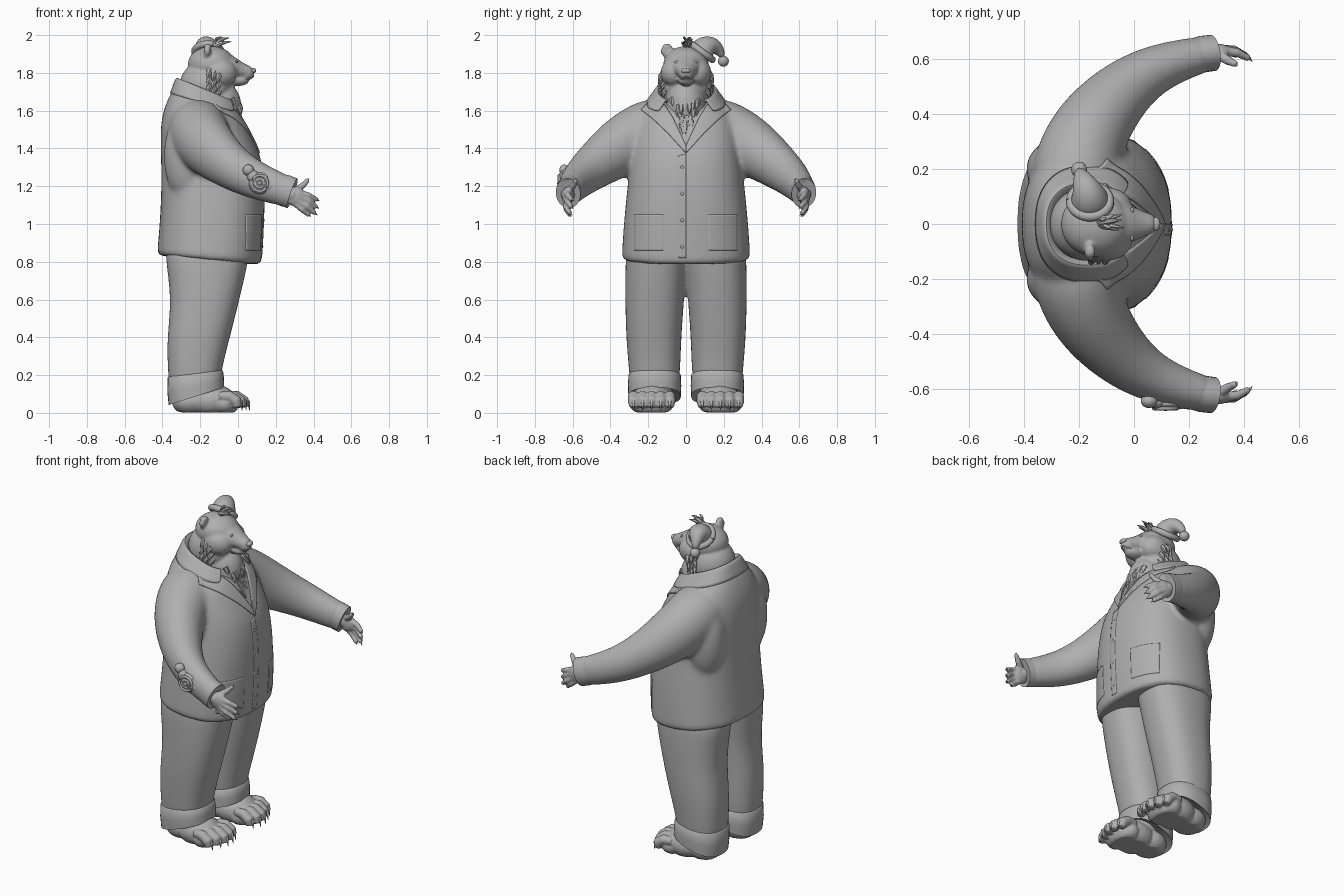
import bpy, bmesh, math, random
from math import cos, sin, pi, radians
from mathutils import Vector, Matrix
from mathutils.bvhtree import BVHTree

random.seed(4)
if "Cube" in bpy.data.objects:
    bpy.data.objects.remove(bpy.data.objects["Cube"])

grey = bpy.data.materials.new("clay_grey")
grey.use_nodes = True
grey.diffuse_color = (0.43, 0.43, 0.43, 1)
grey.node_tree.nodes["Principled BSDF"].inputs["Base Color"].default_value = (0.43, 0.43, 0.43, 1)


def finish(name, bm, subsurf=0, voxel=0, smooth=0, thick=0):
    """Turn a bmesh into a named, smooth shaded object."""
    bmesh.ops.recalc_face_normals(bm, faces=bm.faces)
    mesh = bpy.data.meshes.new(name)
    bm.to_mesh(mesh)
    bm.free()
    mesh.materials.append(grey)
    mesh.shade_smooth()
    mesh.set_sharp_from_angle(angle=radians(50))
    ob = bpy.data.objects.new(name, mesh)
    bpy.context.collection.objects.link(ob)
    if subsurf:
        m = ob.modifiers.new("round", 'SUBSURF')
        m.levels = m.render_levels = subsurf
    if voxel:
        m = ob.modifiers.new("fuse", 'REMESH')
        m.mode, m.voxel_size, m.use_smooth_shade = 'VOXEL', voxel, True
    if smooth:
        m = ob.modifiers.new("soften", 'SMOOTH')
        m.factor, m.iterations = 0.5, smooth
    if thick:
        m = ob.modifiers.new("thickness", 'SOLIDIFY')
        m.thickness, m.offset = thick, 0
    return ob


def skin(bm, rings, closed=True):
    """Join rings of points with quads; closed rings also get end caps."""
    rows = [[bm.verts.new(p) for p in r] for r in rings]
    n = len(rows[0])
    for a, b in zip(rows, rows[1:]):
        for i in range(n if closed else n - 1):
            j = (i + 1) % n
            bm.faces.new((a[i], a[j], b[j], b[i]))
    if closed:
        bm.faces.new(rows[0])
        bm.faces.new(rows[-1])


def ring(xb, xf, zb, zf, y0, y1, p=2.4, n=32, gap=0):
    """Tilted superellipse between back and front x; gap leaves the front open."""
    pts = []
    for i in range(n):
        a = 2 * pi * i / n if not gap else gap + (2 * pi - 2 * gap) * i / (n - 1)
        c, s = [math.copysign(abs(v) ** (2 / p), v) for v in (cos(a), sin(a))]
        u = (c + 1) / 2
        pts.append((xb + (xf - xb) * u, (y0 + y1) / 2 + s * (y1 - y0) / 2, zb + (zf - zb) * u))
    return pts


def tube(bm, pts, radii, n=12, widths=None):
    """Tapered limb through the points; widths give a different sideways radius."""
    pts = [Vector(p) for p in pts]
    widths = widths or radii
    rings = []
    for i, p in enumerate(pts):
        t = (pts[min(i + 1, len(pts) - 1)] - pts[max(i - 1, 0)]).normalized()
        side = t.cross(Vector((1, 0, 0)) if abs(t.z) > 0.9 else Vector((0, 0, 1))).normalized()
        up = side.cross(t)
        rings.append([p + widths[i] * side * cos(2 * pi * k / n) + radii[i] * up * sin(2 * pi * k / n) for k in range(n)])
    skin(bm, rings)


def blob(bm, c, r):
    bmesh.ops.create_icosphere(bm, subdivisions=3, radius=1, matrix=Matrix.LocRotScale(Vector(c), None, Vector(r)))


def surface_of(ob):
    bpy.context.view_layer.update()
    return BVHTree.FromObject(ob, bpy.context.evaluated_depsgraph_get())


def project(tree, origin, direction):
    """Hit along a unit direction, or the closest point one unit further on."""
    origin, direction = Vector(origin), Vector(direction)
    return tree.ray_cast(origin, direction)[0] or tree.find_nearest(origin + direction)[0]


# Jacket body and sleeves, fused into one cloth shape
bm = bmesh.new()
profile = [(-.43, .125, .83, .78, .342), (-.43, .125, .84, .79, .342), (-.415, .138, 1.0, .98, .332),
           (-.405, .142, 1.2, 1.18, .312), (-.41, .125, 1.4, 1.36, .29), (-.412, .07, 1.53, 1.47, .28),
           (-.388, .03, 1.63, 1.55, .255), (-.348, -.005, 1.71, 1.60, .195), (-.325, -.03, 1.74, 1.62, .155)]
skin(bm, [ring(b, f, zb, zf, -w, w) for b, f, zb, zf, w in profile])
sleeve = [(-.215, .08, 1.54), (-.215, .21, 1.492), (-.165, .345, 1.41), (-.055, .48, 1.312),
          (.08, .575, 1.233), (.25, .618, 1.175), (.265, .621, 1.17)]
for s in (1, -1):
    tube(bm, [(x, s * y, z) for x, y, z in sleeve], [.155, .17, .165, .127, .105, .085, .085], 16,
         [.155, .168, .15, .12, .09, .068, .068])
    blob(bm, (-.265, s * .2, 1.36), (.13, .115, .25))
jacket = finish("jacket", bm, subsurf=2, voxel=.011, smooth=18)
cloth = surface_of(jacket)


def plate(name, edge_a, edge_b, lift, steps=8, cuts=8):
    """Thin cloth panel between two (y, z) edges, laid on the jacket front."""
    def resample(edge):
        out = []
        for (y0, z0), (y1, z1) in zip(edge, edge[1:]):
            out += [(y0 + (y1 - y0) * k / steps, z0 + (z1 - z0) * k / steps) for k in range(steps)]
        return out + [edge[-1]]
    panel = bmesh.new()
    rows = []
    for k in range(cuts + 1):
        rows.append([project(cloth, (1, *Vector(p).lerp(Vector(q), k / cuts)), (-1, 0, 0)) + Vector((lift, 0, 0))
                     for p, q in zip(resample(edge_a), resample(edge_b))])
    skin(panel, rows, closed=False)
    finish(name, panel, thick=.008)


# Lapels, pockets and front placket
inner = [(.13, 1.65), (.105, 1.62), (.07, 1.565), (.03, 1.48), (0, 1.415)]
outer = [(.2, 1.64), (.238, 1.605), (.175, 1.555), (.095, 1.48), (0, 1.375)]
for s, side in ((1, "left"), (-1, "right")):
    plate(side + "_lapel", [(s * y, z) for y, z in inner], [(s * y, z) for y, z in outer], .004)
    plate(side + "_pocket", [(s * .12, 1.05), (s * .12, .86)], [(s * .27, 1.05), (s * .27, .86)], -.0022, 24, 20)
plate("placket", [(-.04, 1.36), (-.04, .82)], [(.0, 1.37), (.0, .82)], -.0022, 50, 6)

# Buttons
bm = bmesh.new()
for k in range(4):
    blob(bm, project(cloth, (1, -.02, 1.3 - .14 * k), (-1, 0, 0)), (.005, .009, .009))
finish("buttons", bm)

# Folded collar, open at the front
bm = bmesh.new()
skin(bm, [ring(-.3, -.03, 1.74, 1.63, -.135, .135, gap=.7),
          ring(-.322, -.015, 1.78, 1.65, -.15, .15, gap=.7),
          ring(-.335, .0, 1.75, 1.63, -.168, .168, gap=.7),
          ring(-.356, .018, 1.69, 1.585, -.21, .21, gap=.7)], closed=False)
finish("collar", bm, subsurf=2, thick=.01)

# Sleeve cuffs
for s, side in ((1, "left"), (-1, "right")):
    bm = bmesh.new()
    tube(bm, [(x, s * y, z) for x, y, z in ((.2, .607, 1.192), (.25, .619, 1.176), (.288, .624, 1.163), (.276, .623, 1.167))],
         [.08, .084, .083, .06], 28, [.064, .067, .066, .045])
    finish(side + "_sleeve_cuff", bm)

# Trousers
bm = bmesh.new()
leg = [(-.36, -.09, .07, .16, .04, .295), (-.372, -.085, .22, .24, .03, .302), (-.377, -.042, .4, .4, .025, .318),
       (-.352, .008, .6, .6, .01, .322), (-.383, .055, .8, .8, -.005, .322), (-.385, .07, .92, .92, -.02, .31)]
for s in (1, -1):
    skin(bm, [ring(b, f, zb, zf, s * y0, s * y1) for b, f, zb, zf, y0, y1 in leg])
finish("trousers", bm, subsurf=2, voxel=.012, smooth=6)

# Trouser turn-ups, feet, claws and hands, per side
for s, side in ((1, "left"), (-1, "right")):
    bm = bmesh.new()
    turn_up = [(-.35, -.1, .055, .15, .045, .29), (-.367, -.073, .042, .135, .027, .305),
               (-.374, -.074, .11, .18, .025, .308), (-.373, -.079, .185, .22, .028, .304),
               (-.365, -.09, .195, .23, .04, .295)]
    skin(bm, [ring(b, f, zb, zf, s * y0, s * y1) for b, f, zb, zf, y0, y1 in turn_up])
    finish(side + "_trouser_cuff", bm)

    foot, claws = bmesh.new(), bmesh.new()
    for c, r in (((-.25, .17, .06), (.1, .1, .075)), ((-.14, .178, .065), (.13, .112, .09)),
                 ((-.07, .182, .05), (.075, .118, .07)), ((-.2, .168, .14), (.1, .1, .09))):
        blob(foot, (c[0], s * c[1], c[2]), r)
    for k in range(5):
        y, x = .086 + .048 * k, .022 - .011 * abs(k - 1.5) ** 1.5
        tube(foot, [(x - .08, s * y, .09), (x - .025, s * y, .088), (x + .012, s * y, .062), (x + .02, s * y, .03)],
             [.022, .03, .031, .022])
        tube(claws, [(x + .015, s * y, .075), (x + .037, s * y, .058), (x + .043, s * y, .012)], [.011, .009, .001], 8)
    for v in foot.verts:
        v.co.z = max(v.co.z, .003)
    finish(side + "_foot", foot, voxel=.006, smooth=3)
    finish(side + "_toe_claws", claws)

    hand, nails = bmesh.new(), bmesh.new()
    blob(hand, (.305, s * .627, 1.145), (.055, .03, .052))
    tube(hand, [(.24, s * .62, 1.17), (.3, s * .627, 1.15)], [.045, .035])
    digits = [((.31, .615, 1.18), (.345, .595, 1.205), (.366, .585, 1.228)),
              ((.32, .63, 1.165), (.375, .625, 1.15), (.412, .607, 1.132)),
              ((.32, .635, 1.145), (.375, .628, 1.12), (.41, .61, 1.095)),
              ((.315, .635, 1.125), (.365, .635, 1.092), (.402, .617, 1.062)),
              ((.30, .63, 1.115), (.34, .632, 1.077), (.37, .618, 1.052))]
    for path in digits:
        a, b, c = [Vector((x, s * y, z)) for x, y, z in path]
        tube(hand, [a, b, c], [.019, .0165, .012])
        blob(hand, c, (.013, .013, .013))
        tube(nails, [c, c + (c - b) * .3, c + (c - b) * .5 + Vector((0, -s * .006, 0))], [.008, .005, .001], 8)
    finish(side + "_hand", hand, voxel=.005, smooth=3)
    finish(side + "_hand_claws", nails)

# Head: skull, tapering muzzle, neck and ears fused together
bm = bmesh.new()
for c, r in (((-.14, 0, 1.845), (.128, .122, .098)), ((.04, 0, 1.795), (.048, .042, .036)),
             ((.0, 0, 1.76), (.06, .045, .03)), ((-.17, 0, 1.73), (.142, .137, .14)), ((-.11, 0, 1.62), (.13, .11, .15))):
    blob(bm, c, r)
tube(bm, [(-.12, 0, 1.85), (-.05, 0, 1.835), (.01, 0, 1.812), (.06, 0, 1.802), (.08, 0, 1.802)],
     [.085, .065, .045, .034, .024], 20, [.11, .09, .056, .038, .028])
for s in (1, -1):
    blob(bm, (-.1, s * .06, 1.80), (.095, .075, .08))
    for p, w in zip([(-.165, .085, 1.895), (-.162, .098, 1.915), (-.16, .1, 1.935)], (.036, .038, .026)):
        blob(bm, (p[0], s * p[1], p[2]), (.02, w, w * .8))
head = finish("head", bm, subsurf=1, voxel=.006, smooth=7)
face = surface_of(head)

# Eyes, nose and mouth line
bm = bmesh.new()
for s in (1, -1):
    blob(bm, project(face, (1, s * .05, 1.858), (-1, 0, 0)), (.006, .011, .008))
finish("eyes", bm)
bm = bmesh.new()
blob(bm, (.08, 0, 1.812), (.016, .025, .015))
finish("nose", bm)
bm = bmesh.new()
tube(bm, [project(face, (1, y, 1.774 + .008 * cos(y * 120)), (-1, 0, 0)) for y in (-.03, -.02, -.01, 0, .01, .02, .03)],
     [.003] * 7, 8)
finish("mouth", bm)


def tuft(bm, root, tip, r, bend=(0, 0, 0)):
    """One curved, pointed lock of fur."""
    root, tip = Vector(root), Vector(tip)
    tube(bm, [root, root.lerp(tip, .5) + Vector(bend), tip], [r, r * .7, .001], 6)


# Cheek ruff and chest fur
bm = bmesh.new()
for s in (1, -1):
    for k in range(9):
        root = project(face, (-.15 + .025 * (k % 3), s, 1.815 - .013 * k), (0, -s, 0))
        root.y -= s * .012
        tuft(bm, root, root + Vector((-.012, s * .026, -.05)), .018, (0, s * .005, .004))
for k in range(26):
    z = 1.5 + .17 * k / 26
    y = random.uniform(-1, 1) * (.01 + (z - 1.48) * .42)
    root = project(cloth if z < 1.58 else face, (1, y, z), (-1, 0, 0)) - Vector((.014, 0, 0))
    tuft(bm, root, root + Vector((.02, -.1 * y, -.055)), .02, (.006, 0, 0))
finish("fur_tufts", bm)

# Forelock
bm = bmesh.new()
for dx, dy, dz in ((.09, .01, .055), (.1, -.02, .035), (.06, .03, .05), (.08, -.03, .03), (.03, .02, .06),
                   (.09, .03, .035), (.05, -.02, .06)):
    root = Vector((-.13, .005, 1.93))
    tuft(bm, root, root + Vector((dx, dy, dz)), .022, (-dx * .1, 0, dz * .45))
finish("forelock", bm, subsurf=1)

# Small drooping hat over the left ear
bm = bmesh.new()
tube(bm, [(-.16, .075, 1.9), (-.163, .095, 1.925), (-.17, .12, 1.945), (-.182, .15, 1.945), (-.193, .178, 1.918), (-.2, .195, 1.882)],
     [.07, .07, .058, .044, .028, .015], 20)
finish("hat", bm, subsurf=2)
tilt = Vector((0, .6, .8)).to_track_quat('Z', 'Y')
turn = [2 * pi * k / 32 for k in range(33)]
bm = bmesh.new()
tube(bm, [Vector((-.16, .083, 1.912)) + tilt @ Vector((.07 * cos(a), .07 * sin(a), 0)) for a in turn], [.018] * 33)
finish("hat_band", bm)
bm = bmesh.new()
blob(bm, (-.2, .198, 1.862), (.029, .029, .029))
finish("hat_pompom", bm)

# Round badge with lobes on the right forearm
bm = bmesh.new()
for c, r in (((.115, -.655, 1.215), (.058, .022, .058)), ((.055, -.645, 1.285), (.03, .026, .03)),
             ((.168, -.655, 1.2), (.026, .02, .026)), ((.08, -.65, 1.252), (.032, .022, .032))):
    blob(bm, c, r)
for radius in (.042, .022):
    tube(bm, [(.115 + radius * cos(a), -.672, 1.215 + radius * sin(a)) for a in turn], [.0075] * 33, 8)
blob(bm, (.115, -.674, 1.215), (.01, .008, .01))
finish("forearm_badge", bm)
